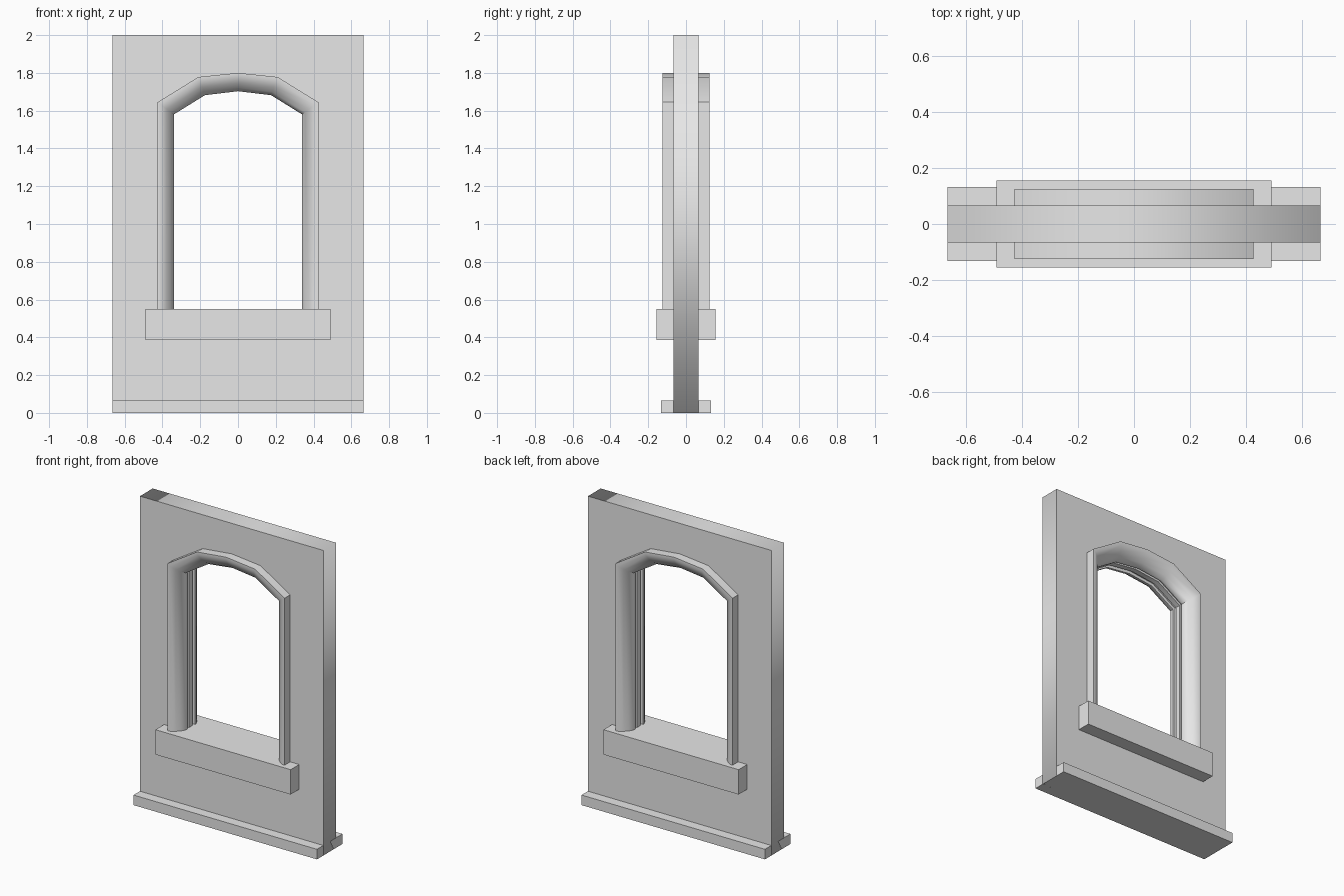
import bpy, bmesh, math

if "Cube" in bpy.data.objects:
    bpy.data.objects.remove(bpy.data.objects["Cube"])

stone = bpy.data.materials.new("grey stone")
stone.diffuse_color = (0.8, 0.8, 0.8, 1)
stone.use_nodes = True
stone.node_tree.nodes["Principled BSDF"].inputs["Base Color"].default_value = stone.diffuse_color


def box(name, half_x, half_y, z0, z1):
    bpy.ops.mesh.primitive_cube_add(size=2, location=(0, 0, (z0 + z1) / 2))
    ob = bpy.context.object
    ob.name = name
    ob.scale = (half_x, half_y, (z1 - z0) / 2)
    bpy.ops.object.transform_apply(scale=True)
    ob.data.materials.append(stone)
    return ob


def mirrored(half):
    """Complete a right-hand path that ends on the centre line."""
    return half + [(-x, z) for x, z in reversed(half[:-1])]


# Arch outlines, from the right jamb foot over the crown to the left foot
outer = mirrored([(0.425, 0.5), (0.425, 1.645), (0.21, 1.778), (0, 1.8)])
inner = mirrored([(0.34, 0.5), (0.34, 1.58), (0.175, 1.682), (0, 1.703)])


def between(t):
    """Outline a fraction t of the way from outer to inner."""
    return [(a + (c - a) * t, b + (d - b) * t)
            for (a, b), (c, d) in zip(outer, inner)]


# Wall panel with an arched opening
curve = bpy.data.curves.new("wall", "CURVE")
curve.dimensions = "2D"
curve.fill_mode = "BOTH"
curve.extrude = 0.066
for outline in ([(-0.665, 0), (0.665, 0), (0.665, 2), (-0.665, 2)], between(0.4)):
    spline = curve.splines.new("POLY")
    spline.points.add(len(outline) - 1)
    for p, (x, z) in zip(spline.points, outline):
        p.co = (x, z, 0, 1)
    spline.use_cyclic_u = True
wall = bpy.data.objects.new("wall", curve)
bpy.context.collection.objects.link(wall)
wall.rotation_euler.x = math.pi / 2
bpy.ops.object.select_all(action="DESELECT")
wall.select_set(True)
bpy.context.view_layer.objects.active = wall
bpy.ops.object.convert(target="MESH")
wall = bpy.context.object
wall.data.materials.clear()
wall.data.materials.append(stone)

# Plinth and sill
box("plinth", 0.665, 0.132, 0, 0.066)
box("sill", 0.49, 0.155, 0.387, 0.55)

# Moulded arch frame: (inward fraction, depth) profile, mirrored front to back
half = [(0, -0.05), (0, -0.124), (0.22, -0.124), (0.55, -0.105), (0.82, -0.082),
        (1, -0.055), (1, -0.04), (0.8, -0.04), (0.8, -0.018), (0.95, -0.018)]
profile = half + [(t, -y) for t, y in reversed(half)]
bm = bmesh.new()
rows = [[bm.verts.new((x, y, z)) for x, z in between(t)] for t, y in profile]
for a, b in zip(rows, rows[1:] + rows[:1]):
    for i in range(len(a) - 1):
        bm.faces.new((a[i], a[i + 1], b[i + 1], b[i]))
for end in (0, -1):
    bm.faces.new([r[end] for r in rows])
bmesh.ops.recalc_face_normals(bm, faces=bm.faces[:])
mesh = bpy.data.meshes.new("arch_frame")
bm.to_mesh(mesh)
bm.free()
mesh.materials.append(stone)
frame = bpy.data.objects.new("arch_frame", mesh)
bpy.context.collection.objects.link(frame)
bpy.ops.object.select_all(action="DESELECT")
frame.select_set(True)
bpy.context.view_layer.objects.active = frame
bpy.ops.object.shade_smooth_by_angle(angle=math.radians(40))
